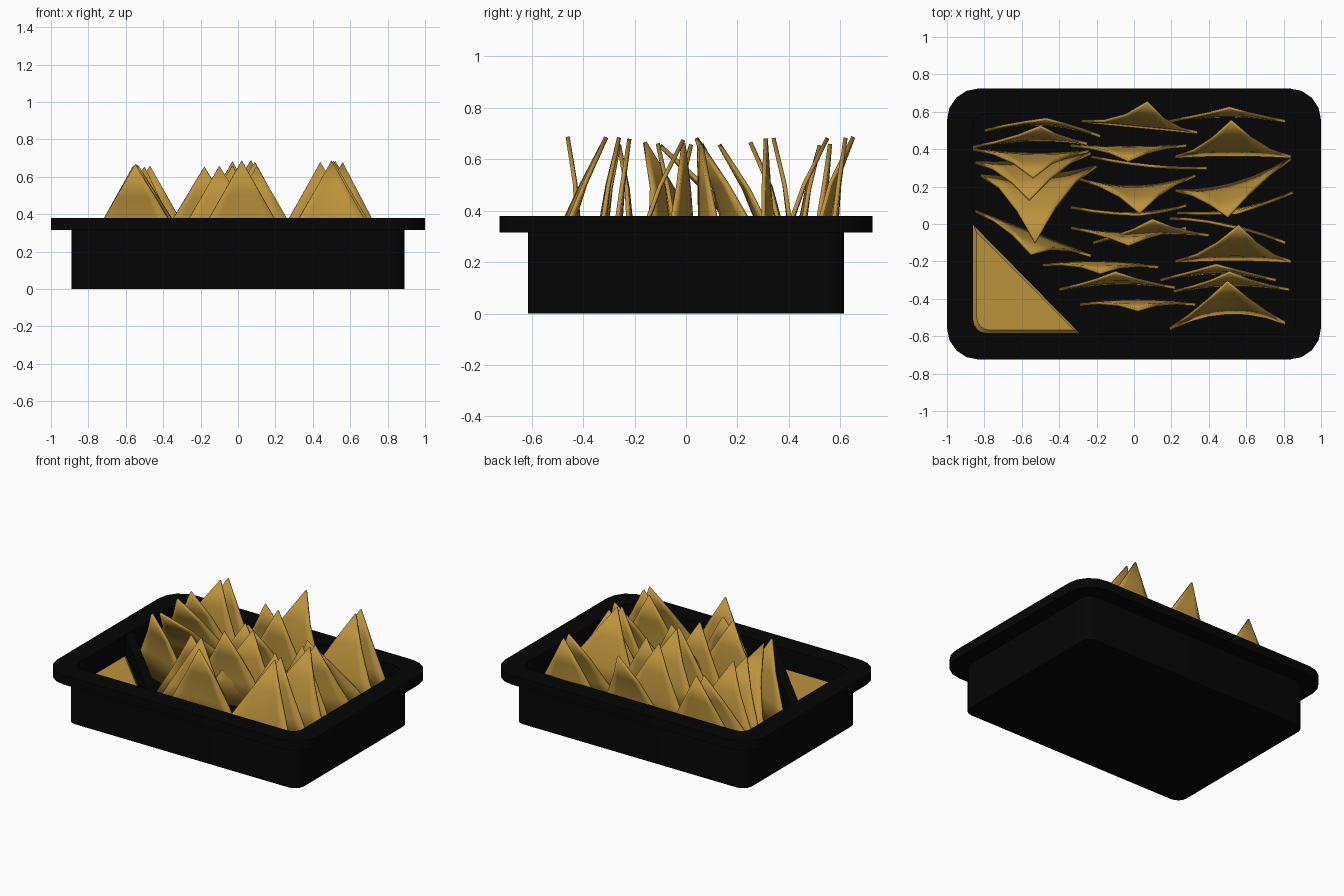
import bpy, bmesh, math, random

if "Cube" in bpy.data.objects:
    bpy.data.objects.remove(bpy.data.objects["Cube"])

random.seed(4)


def material(name, rgb):
    m = bpy.data.materials.new(name)
    m.diffuse_color = (*rgb, 1)
    m.use_nodes = True
    m.node_tree.nodes["Principled BSDF"].inputs["Base Color"].default_value = m.diffuse_color
    return m


BLACK = material("black plastic", (0.0015, 0.0015, 0.0015))
GOLD = material("corn gold", (0.50, 0.29, 0.045))


def finish(bm, name, mat, angle=35):
    bmesh.ops.recalc_face_normals(bm, faces=bm.faces)
    me = bpy.data.meshes.new(name)
    bm.to_mesh(me)
    bm.free()
    ob = bpy.data.objects.new(name, me)
    bpy.context.collection.objects.link(ob)
    me.materials.append(mat)
    bpy.ops.object.select_all(action='DESELECT')
    ob.select_set(True)
    bpy.context.view_layer.objects.active = ob
    bpy.ops.object.shade_smooth_by_angle(angle=math.radians(angle))
    return ob


def loft(name, loops, mat, angle=35):
    """Skin a stack of equal-length point loops and cap both ends."""
    bm = bmesh.new()
    rings = [[bm.verts.new(p) for p in loop] for loop in loops]
    n = len(rings[0])
    for a, b in zip(rings, rings[1:]):
        for i in range(n):
            j = (i + 1) % n
            bm.faces.new((a[i], a[j], b[j], b[i]))
    bm.faces.new(rings[0])
    bm.faces.new(rings[-1])
    return finish(bm, name, mat, angle)


def rounded_rect(hx, hy, r, z, seg=4):
    pts = []
    for k, (sx, sy) in enumerate([(1, 1), (-1, 1), (-1, -1), (1, -1)]):
        for i in range(seg + 1):
            a = math.pi / 2 * (k + i / seg)
            pts.append((sx * (hx - r) + r * math.cos(a), sy * (hy - r) + r * math.sin(a), z))
    return pts


# Tray: outer wall, overhanging rim, inner cavity
loft("tray", [
    rounded_rect(0.89, 0.615, 0.07, 0.0),
    rounded_rect(0.89, 0.615, 0.07, 0.315),
    rounded_rect(1.0, 0.725, 0.17, 0.315),
    rounded_rect(1.0, 0.725, 0.17, 0.38),
    rounded_rect(0.86, 0.59, 0.07, 0.38),
    rounded_rect(0.86, 0.59, 0.07, 0.03),
], BLACK)

# Diagonal divider closing off the dip corner
plan = [(-0.87, 0.005), (-0.275, -0.60), (-0.19, -0.60), (-0.87, 0.085)]
loft("divider", [[(x, y, z) for x, y in plan] for z in (0.02, 0.372)], BLACK)


# Dip: triangular fill with a softened edge
def dip_loop(inset, z):
    x0, y0, d = -0.86 + inset, -0.585 + inset, 0.585 - inset * 3.4
    r = 0.07
    pts = [(x0 + d, y0, z), (x0 + d - 0.02, y0 + 0.02, z),
           (x0 + 0.02, y0 + d - 0.02, z), (x0, y0 + d, z)]
    for i in range(5):
        a = math.pi + math.pi / 2 * i / 4
        pts.append((x0 + r + r * math.cos(a), y0 + r + r * math.sin(a), z))
    return pts


loft("cheese_dip", [dip_loop(0, 0.03), dip_loop(0, 0.23), dip_loop(0.018, 0.25)], GOLD, 20)


# Chips: triangular sheets bowed across their width, with a curled tip
def chip(name, cx, y_left, y_right, tip_x, tip_y, bow=0.0):
    rows, cols = 3, 6
    z0, top = 0.14, random.uniform(0.65, 0.69)
    half, mid = 0.31, (y_left + y_right) / 2
    lean = tip_y - mid - bow
    power = 1.7 if abs(lean) > 0.15 else 2.3
    bm = bmesh.new()
    grid = []
    for r in range(rows):
        t = r / rows
        line = []
        for c in range(cols + 1):
            u = (-1 + 2 * c / cols) * (1 - t)
            x = cx + u * half + (tip_x - cx) * t
            y = mid + (y_right - y_left) / 2 * u
            y += bow * (1 - u * u) + lean * t ** power
            line.append(bm.verts.new((x, y, z0 + (top - z0) * t)))
        grid.append(line)
    tip = bm.verts.new((tip_x, tip_y, top))
    for a, b in zip(grid, grid[1:]):
        for i in range(cols):
            bm.faces.new((a[i], a[i + 1], b[i + 1], b[i]))
    for i in range(cols):
        bm.faces.new((grid[-1][i], grid[-1][i + 1], tip))
    ob = finish(bm, name, GOLD)
    s = ob.modifiers.new("thickness", 'SOLIDIFY')
    s.thickness = 0.016
    s.offset = 0


# centre x, left y, right y, tip x, tip y, bow across the width
left = [
    (-0.49, 0.50, 0.47, -0.47, 0.56, 0.05), (-0.56, 0.41, 0.43, -0.50, 0.52, 0.03),
    (-0.55, 0.40, 0.39, -0.54, 0.25, -0.02), (-0.54, 0.33, 0.38, -0.56, 0.13, -0.02),
    (-0.51, 0.26, 0.31, -0.53, -0.10, -0.03), (-0.54, 0.07, -0.17, -0.55, -0.16, 0.0),
]
middle = [
    (0.03, 0.55, 0.49, 0.07, 0.65, 0.0), (-0.03, 0.42, 0.42, -0.03, 0.34, -0.01),
    (0.08, 0.36, 0.30, 0.09, 0.31, -0.02), (0.02, 0.24, 0.26, 0.03, 0.06, -0.05),
    (-0.03, 0.09, 0.10, 0.02, 0.05, -0.04), (-0.03, -0.02, -0.02, -0.03, -0.11, -0.03),
    (0.09, -0.10, -0.06, 0.10, 0.02, 0.03), (-0.18, -0.22, -0.23, -0.18, -0.26, 0.02),
    (-0.09, -0.35, -0.34, -0.10, -0.26, 0.03), (0.02, -0.43, -0.43, 0.02, -0.46, 0.02),
]
right = [
    (0.50, 0.55, 0.55, 0.51, 0.62, 0.03), (0.53, 0.36, 0.36, 0.52, 0.55, 0.01),
    (0.53, 0.18, 0.35, 0.50, 0.04, -0.05), (0.54, 0.06, 0.17, 0.55, 0.06, -0.04),
    (0.50, 0.03, -0.10, 0.50, -0.01, 0.03), (0.53, -0.20, -0.20, 0.56, -0.01, 0.01),
    (0.45, -0.30, -0.30, 0.44, -0.22, 0.04), (0.52, -0.36, -0.35, 0.51, -0.26, 0.03),
    (0.50, -0.56, -0.53, 0.50, -0.31, 0.07),
]
for label, group in (("left", left), ("middle", middle), ("right", right)):
    for i, data in enumerate(group):
        chip(f"chip_{label}_{i + 1}", *data)
